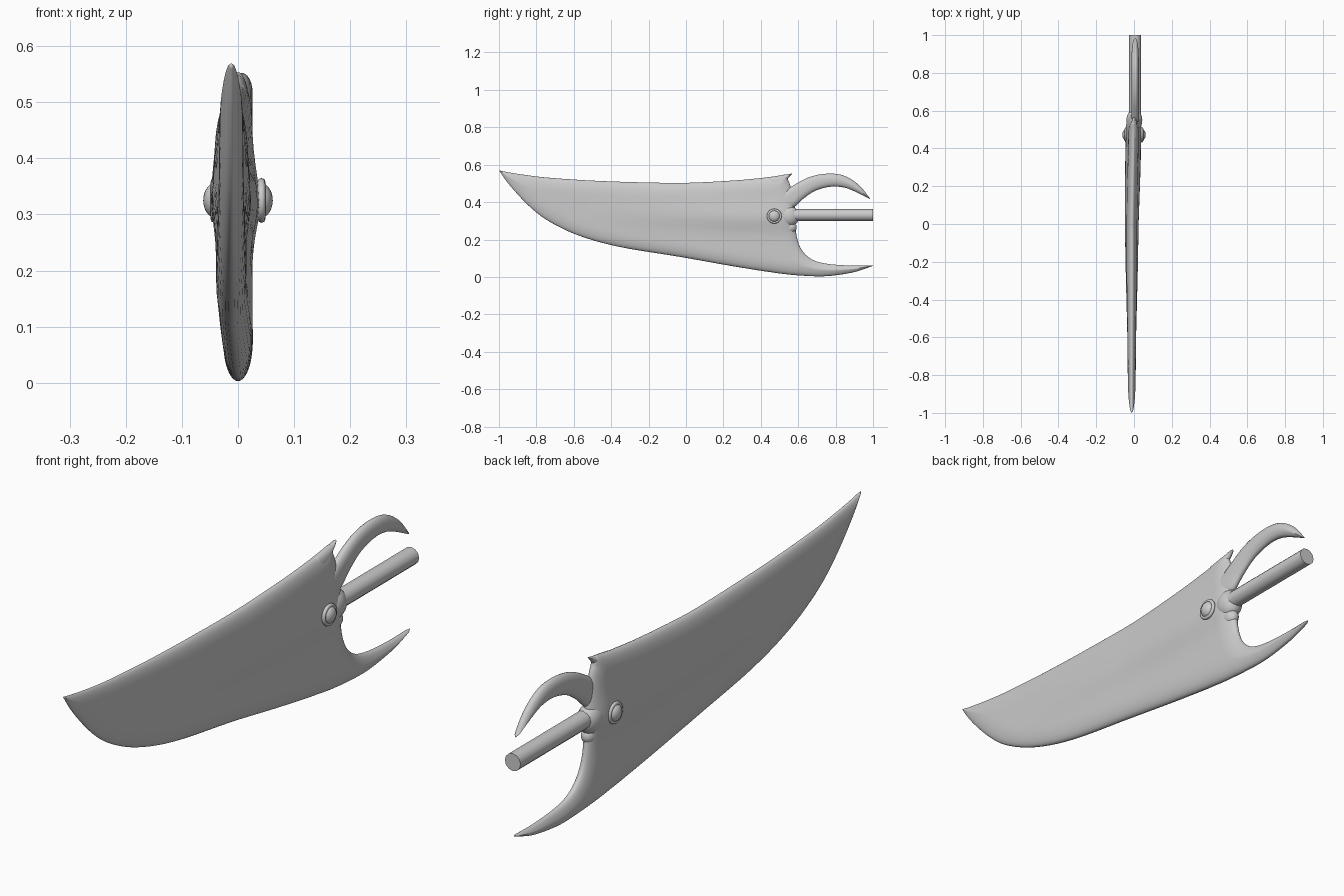
import bpy, bmesh, math
from mathutils import Vector

if "Cube" in bpy.data.objects:
    bpy.data.objects.remove(bpy.data.objects["Cube"])


def spline(pts, n):
    """Catmull-Rom resampling of a 2D point list."""
    p = [Vector(q) for q in pts]
    p = [p[0]] + p + [p[-1]]
    out = []
    for i in range(1, len(p) - 2):
        a, b, c, d = p[i - 1:i + 3]
        for k in range(n):
            t = k / n
            out.append(0.5 * (2 * b + (c - a) * t + (2 * a - 5 * b + 4 * c - d) * t * t
                              + (3 * b - a - 3 * c + d) * t ** 3))
    return out + [p[-2]]


def edge_distance(p, a, b):
    d = b - a
    l2 = d.length_squared
    t = max(0, min(1, (p - a).dot(d) / l2)) if l2 > 1e-12 else 0
    return (p - a - d * t).length


def smooth(ob):
    bpy.ops.object.select_all(action='DESELECT')
    ob.select_set(True)
    bpy.context.view_layer.objects.active = ob
    bpy.ops.object.shade_smooth_by_angle(angle=math.radians(50))


def lens(name, upper, lower, n, m, width, half, centre):
    """Flat shape between two (y, z) edges, swelling away from its outline."""
    up, lo = spline(upper, n), spline(lower, n)
    outline = up + lo[::-1]
    segs = list(zip(outline, outline[1:] + outline[:1]))
    bm = bmesh.new()
    sides = {1: [], -1: []}
    for i, (a, b) in enumerate(zip(up, lo)):
        rows = {1: [], -1: []}
        for k in range(m + 1):
            p = a.lerp(b, 0.5 - 0.5 * math.cos(math.pi * k / m))
            border = k in (0, m) or i in (0, len(up) - 1)
            d = 0 if border else min(edge_distance(p, *s) for s in segs)
            r = 1 - min(d / width, 1)
            h = half(*p) * math.sqrt(1 - r * r)
            for s in rows:
                rows[s].append(bm.verts.new((centre(p.x) + s * h, p.x, p.y)))
        for s in rows:
            sides[s].append(rows[s])
    for g in sides.values():
        for r0, r1 in zip(g, g[1:]):
            for k in range(m):
                bm.faces.new((r0[k], r0[k + 1], r1[k + 1], r1[k]))
    bmesh.ops.remove_doubles(bm, verts=bm.verts, dist=0.0003)
    bmesh.ops.recalc_face_normals(bm, faces=bm.faces)
    me = bpy.data.meshes.new(name)
    bm.to_mesh(me)
    bm.free()
    ob = bpy.data.objects.new(name, me)
    bpy.context.collection.objects.link(ob)
    smooth(ob)
    return ob


def blade_half(y, z):
    taper = 0.019 + 0.008 * min(1, (y + 1) / 0.8)
    along = max(0, min(1, (y + 0.6) / 0.9))
    ridge_z = 0.345 - 0.03 * along
    spread = 0.08 if z > ridge_z else 0.055
    return taper + 0.014 * along * math.exp(-((z - ridge_z) / spread) ** 2)


def blade_centre(y):
    return -0.012 * max(0, min(1, (0.6 - y) / 0.6))


# Blade with the long lower horn
lens("blade",
     [(-1, .57), (-.93, .556), (-.78, .535), (-.62, .522), (-.46, .513), (-.25, .506),
      (0, .503), (.26, .516), (.42, .531), (.5, .542), (.54, .547), (.545, .52),
      (.56, .48), (.583, .37), (.585, .26), (.61, .16), (.663, .10), (.743, .072),
      (.877, .061), (1, .062)],
     [(-1, .57), (-.94, .487), (-.835, .375), (-.727, .294), (-.567, .219), (-.353, .16),
      (-.03, .107), (.2, .066), (.35, .041), (.42, .03), (.45, .026), (.47, .023),
      (.49, .02), (.53, .015), (.57, .011), (.62, .007), (.717, .003), (.8, .009),
      (.904, .027), (1, .059)],
     5, 24, 0.075, blade_half, blade_centre)

# Small spike at the back of the spine
lens("spine_spike", [(.44, .532), (.5, .542), (.54, .548), (.568, .554)],
     [(.44, .46), (.51, .48), (.542, .522), (.568, .552)],
     5, 10, 0.04, lambda y, z: 0.02, lambda y: 0)

# Upper crescent horn
lens("upper_horn",
     [(.48, .43), (.57, .487), (.65, .53), (.73, .55), (.81, .55), (.87, .53), (.93, .486), (.985, .418)],
     [(.5, .33), (.58, .375), (.626, .417), (.69, .46), (.77, .482), (.84, .479), (.9, .458), (.985, .416)],
     6, 12, 0.035, lambda y, z: 0.02, lambda y: 0.006)

# Shaft
bpy.ops.mesh.primitive_cylinder_add(vertices=12, radius=0.032, depth=0.5,
                                    location=(.006, .75, .331), rotation=(math.pi / 2, 0, 0))
bpy.context.object.name = "shaft"
smooth(bpy.context.object)


def ball(name, loc, scale):
    bpy.ops.mesh.primitive_uv_sphere_add(segments=24, ring_count=14, location=loc)
    ob = bpy.context.object
    ob.name, ob.scale = name, scale
    smooth(ob)


# Socket swelling around the shaft
ball("socket", (.002, .55, .325), (.042, .056, .056))
ball("socket_lip", (.002, .56, .265), (.026, .032, .03))

# Rivet with a rim on each side
for side, s in (("left", -1), ("right", 1)):
    ball("rivet_" + side, (s * .04, .472, .325), (.022, .031, .031))
    bpy.ops.mesh.primitive_torus_add(major_segments=28, minor_segments=8, major_radius=.033,
                                     minor_radius=.007, location=(s * .042, .472, .325),
                                     rotation=(0, math.pi / 2, 0))
    bpy.context.object.name = "rivet_rim_" + side
    smooth(bpy.context.object)
